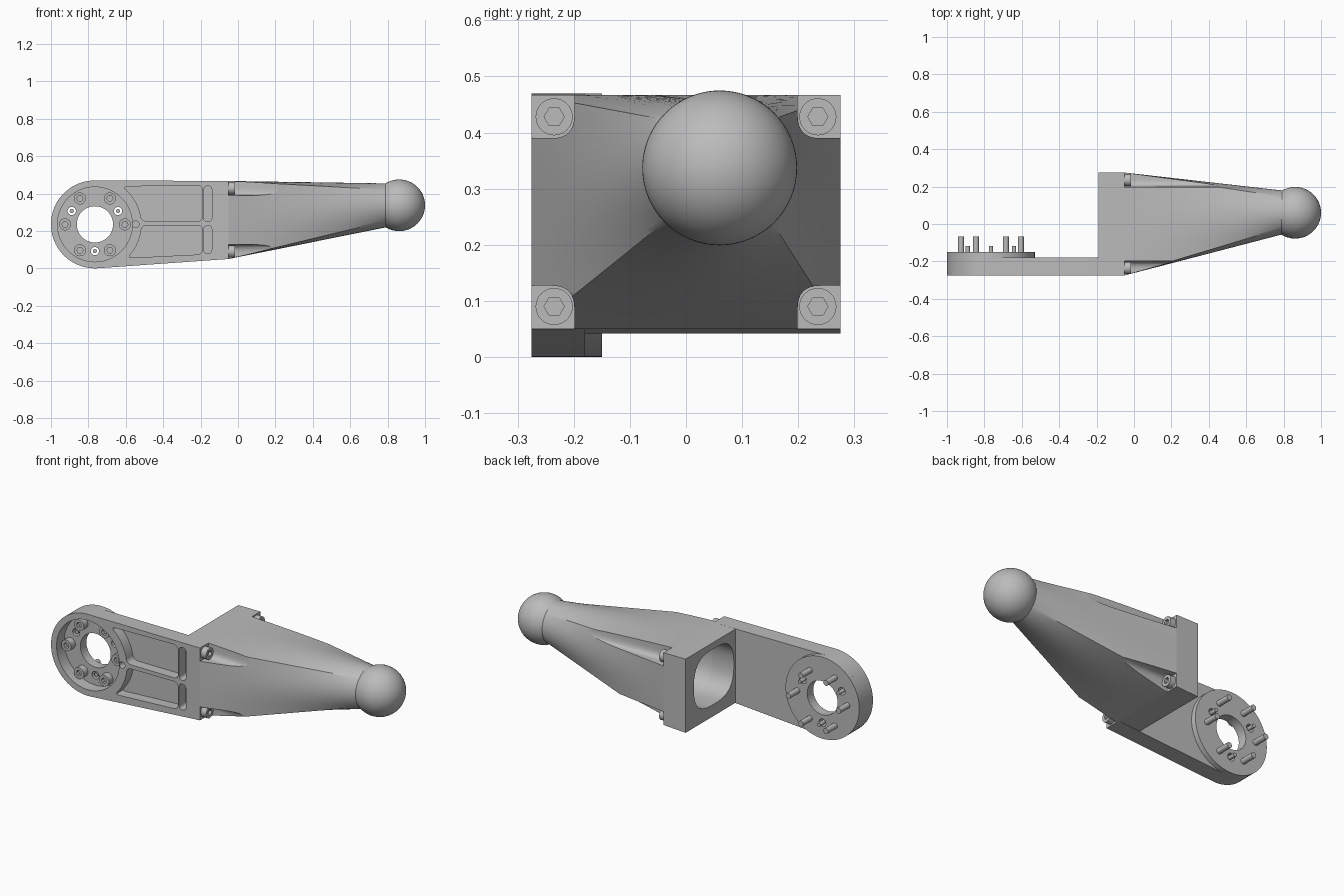
import bpy, bmesh
from math import sin, cos, radians, hypot
from mathutils import Vector, Matrix

if "Cube" in bpy.data.objects:
    bpy.data.objects.remove(bpy.data.objects["Cube"])

grey = bpy.data.materials.new("machined_grey")
grey.use_nodes = True
grey.diffuse_color = (0.5, 0.5, 0.5, 1)
grey.node_tree.nodes["Principled BSDF"].inputs["Base Color"].default_value = (0.5, 0.5, 0.5, 1)


def finish(name, bm):
    bmesh.ops.recalc_face_normals(bm, faces=bm.faces)
    mesh = bpy.data.meshes.new(name)
    bm.to_mesh(mesh)
    bm.free()
    mesh.materials.append(grey)
    obj = bpy.data.objects.new(name, mesh)
    bpy.context.scene.collection.objects.link(obj)
    return obj


def loft(bm, rings):
    rows = [[bm.verts.new(p) for p in ring] for ring in rings]
    n = len(rows[0])
    for a, b in zip(rows, rows[1:]):
        for i in range(n):
            j = (i + 1) % n
            bm.faces.new((a[i], a[j], b[j], b[i]))
    bm.faces.new(rows[0])
    bm.faces.new(rows[-1])


def prisms(name, axis, solids):
    """Solids are (outline, start, end); the outline is extruded along x or y."""
    bm = bmesh.new()
    for outline, start, end in solids:
        loft(bm, [[(d, u, v) if axis == "x" else (u, d, v) for u, v in outline]
                  for d in (start, end)])
    return finish(name, bm)


def arc(cx, cz, r, a0, a1, n):
    angles = [radians(a0 + (a1 - a0) * i / (n - 1)) for i in range(n)]
    return [(cx + r * cos(a), cz + r * sin(a)) for a in angles]


def circle(cx, cz, r, n=48):
    return arc(cx, cz, r, 0, 360 - 360 / n, n)


def box(u0, u1, v0, v1):
    return [(u0, v0), (u1, v0), (u1, v1), (u0, v1)]


def rounded(points, r, steps=8):
    out = []
    for i, p in enumerate(points):
        p = Vector(p)
        a = Vector(points[i - 1]) - p
        b = Vector(points[(i + 1) % len(points)]) - p
        a *= min(r / a.length, 0.48)
        b *= min(r / b.length, 0.48)
        for k in range(steps + 1):
            t = k / steps
            out.append(tuple(p + a * (1 - t) ** 2 + b * t ** 2))
    return out


def cut(obj, cutter, keep=False):
    cutter.hide_render = True
    mod = obj.modifiers.new("cut", "BOOLEAN")
    mod.operation = "DIFFERENCE"
    mod.solver = "EXACT"
    mod.object = cutter
    bpy.context.view_layer.objects.active = obj
    bpy.ops.object.modifier_apply(modifier=mod.name)
    if not keep:
        bpy.data.objects.remove(cutter)


CX, CZ, R = -0.765, 0.235, 0.235      # hub centre and radius
FRONT, BACK, BOSS = -0.275, -0.18, -0.15
JOIN, WALL = -0.05, -0.19             # block faces
bolts = [(x, z) for x, z in arc(CX, CZ, 0.16, 0, 300, 6)]
pins = [(x, z) for x, z in arc(CX, CZ, 0.143, 30, 270, 3)]

# Arm plate and rear boss
outline = arc(CX, CZ, R, 90, 274, 40) + [(JOIN, 0.05), (JOIN, 0.467)]
arm = prisms("arm_plate", "y", [(outline, FRONT, BACK)])
boss = prisms("hub_boss", "y", [(circle(CX, CZ, R, 80), BACK, BOSS)])

# Hub recess, lightening pockets and slots
cut(arm, prisms("recess", "y", [(circle(CX, CZ, 0.2, 72), -0.4, -0.205)]))
upper = arc(CX, CZ, 0.25, 54, 4, 5) + [(WALL, 0.251), (WALL, 0.444)]
lower = arc(CX, CZ, 0.25, -1.5, -46, 5) + [(WALL, 0.075), (WALL, 0.23)]
slots = [box(-0.183, -0.14, 0.25, 0.44), box(-0.183, -0.14, 0.08, 0.228)]
pockets = [(rounded(s, 0.03), -0.4, -0.215) for s in (upper, lower)]
pockets += [(rounded(s, 0.022), -0.4, -0.215) for s in slots]
pockets.append((circle(-0.547, CZ, 0.018, 24), -0.4, -0.215))
cut(arm, prisms("pockets", "y", pockets))

# Through holes
holes = [(circle(CX, CZ, 0.097), -0.4, 0)]
holes += [(circle(x, z, 0.022, 24), -0.4, 0) for x, z in pins]
through = prisms("holes", "y", holes)
cut(arm, through, keep=True)
cut(boss, through)

# Mounting block
block = prisms("mounting_block", "y", [
    ([(WALL, 0.042), (JOIN, 0.05), (JOIN, 0.467), (WALL, 0.467)], BACK, 0.275)])


# Tapered horn from a rectangle to a round neck
def taper(section, stations, neck_x, neck_r):
    """Blend a yz section at the block into a circle at the neck."""
    us, vs = zip(*section)
    cu, cv = (min(us) + max(us)) / 2, (min(vs) + max(vs)) / 2
    hu, hv = max(us) - cu, max(vs) - cv
    rings = []
    for t in stations:
        ring = []
        for u, v in section:
            du, dv = (u - cu) / hu, (v - cv) / hv
            d = hypot(du, dv)
            y, z = 0.062 + neck_r * du / d, 0.337 + neck_r * dv / d
            ring.append((JOIN + (neck_x - JOIN) * t, u + (y - u) * t, v + (z - v) * t))
        rings.append(ring)
    return rings


corners = box(-0.275, 0.275, 0.05, 0.467)
section = []
for i, p in enumerate(corners):
    p, q = Vector(p), Vector(corners[(i + 1) % 4])
    section += [tuple(p.lerp(q, k / 16)) for k in range(16)]
bm = bmesh.new()
loft(bm, taper(section, [i / 16 for i in range(17)], 0.795, 0.117))
horn = finish("tapered_horn", bm)

# Hollow core, open on the block's inner face
opening = rounded(box(-0.165, 0.2, 0.11, 0.43), 0.15)
rings = taper(opening, [i / 8 for i in range(9)], 0.7, 0.085)
rings.insert(0, [(-0.3, y, z) for x, y, z in rings[0]])
bm = bmesh.new()
loft(bm, rings)
core = finish("core", bm)
cut(block, core, keep=True)
cut(horn, core)

# Corner clearances for the screw heads
clear = []
for u0, u1 in ((-0.4, -0.199), (0.199, 0.4)):
    for v0, v1 in ((-0.1, 0.127), (0.39, 0.6)):
        clear.append((rounded(box(u0, u1, v0, v1), 0.04), -0.1, 0.7))
cut(horn, prisms("clearances", "x", clear))

# Ball end
bm = bmesh.new()
bmesh.ops.create_uvsphere(bm, u_segments=64, v_segments=32, radius=0.138,
                          matrix=Matrix.Translation((0.862, 0.06, 0.337))
                          @ Matrix.Rotation(radians(90), 4, "Y"))
finish("ball_end", bm)

# Corner screws
for i, (y, z) in enumerate((y, z) for y in (-0.235, 0.235) for z in (0.09, 0.428)):
    head = prisms(f"corner_screw_{i + 1}", "x", [(circle(y, z, 0.033, 32), JOIN, -0.016)])
    cut(head, prisms("hex", "x", [(circle(y, z, 0.018, 6), -0.032, 0.1)]))

# Hub screws with shanks out of the back
for i, (x, z) in enumerate(bolts):
    head = prisms(f"hub_screw_head_{i + 1}", "y", [(circle(x, z, 0.032, 32), -0.243, -0.204)])
    cut(head, prisms("hex", "y", [(circle(x, z, 0.017, 6), -0.4, -0.223)]))
    prisms(f"hub_screw_shank_{i + 1}", "y", [(circle(x, z, 0.016, 24), -0.21, -0.067)])

# Slim locating pins
for i, (x, z) in enumerate(pins):
    prisms(f"locating_pin_{i + 1}", "y", [(circle(x, z, 0.011, 20), -0.2, -0.118)])

# Smooth curved faces, keep edges sharp
for obj in bpy.context.scene.collection.objects:
    if obj.type == "MESH":
        obj.select_set(True)
        bpy.context.view_layer.objects.active = obj
bpy.ops.object.shade_smooth_by_angle(angle=radians(30))
